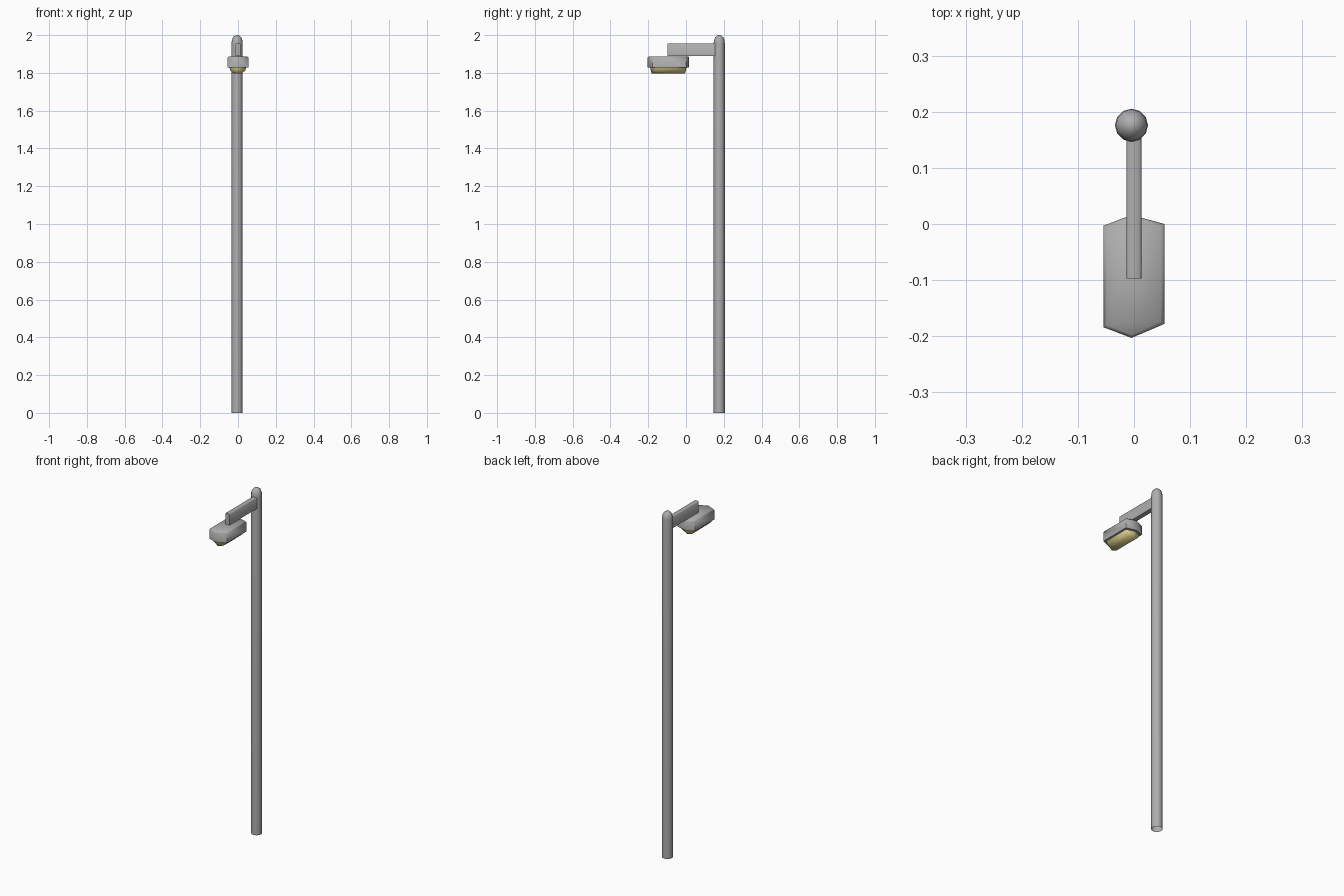
import bpy, bmesh, math

if "Cube" in bpy.data.objects:
    bpy.data.objects.remove(bpy.data.objects["Cube"])

def material(name, rgb):
    m = bpy.data.materials.new(name)
    m.diffuse_color = (*rgb, 1)
    m.use_nodes = True
    m.node_tree.nodes["Principled BSDF"].inputs["Base Color"].default_value = m.diffuse_color
    return m

GREY = material("dark_grey", (0.42, 0.42, 0.42))
YELLOW = material("lens_yellow", (0.75, 0.64, 0.27))

def loft(name, rings, mat, cap_start=True, angle=50):
    """Skin a list of equal-length closed rings into one object."""
    bm = bmesh.new()
    loops = [[bm.verts.new(p) for p in r] for r in rings]
    n = len(loops[0])
    for a, b in zip(loops, loops[1:]):
        for i in range(n):
            j = (i + 1) % n
            bm.faces.new((a[i], a[j], b[j], b[i]))
    if cap_start:
        bm.faces.new(loops[0][::-1])
    bm.faces.new(loops[-1])
    bmesh.ops.recalc_face_normals(bm, faces=bm.faces)
    me = bpy.data.meshes.new(name)
    bm.to_mesh(me)
    bm.free()
    me.materials.append(mat)
    ob = bpy.data.objects.new(name, me)
    bpy.context.collection.objects.link(ob)
    bpy.ops.object.select_all(action='DESELECT')
    ob.select_set(True)
    bpy.context.view_layer.objects.active = ob
    bpy.ops.object.shade_smooth_by_angle(angle=math.radians(angle))
    return ob

CX = -0.0045

# Pole with a domed cap, open at the foot
def circle(r, z, n=12):
    return [(CX + r * math.cos(2 * math.pi * i / n),
             0.176 + r * math.sin(2 * math.pi * i / n), z) for i in range(n)]

profile = [(0.0295, 0), (0.0295, 1.955), (0.028, 1.972),
           (0.022, 1.988), (0.012, 1.997), (0.004, 2.0)]
loft("pole", [circle(r, z) for r, z in profile], GREY, cap_start=False)

# Arm: bar with softened upper edges running forward from the pole
section = [(-0.0135, 1.89), (0.0135, 1.89), (0.0135, 1.951),
           (0.0095, 1.955), (-0.0095, 1.955), (-0.0135, 1.951)]
loft("arm", [[(x, y, z) for x, z in section] for y in (0.17, -0.097)], GREY)

# Lamp housing: six-sided with a small chamfer on the upper edge
outline = [(-0.0545, -0.003), (CX, 0.016), (0.0545, 0.0),
           (0.0545, -0.178), (CX, -0.203), (-0.0545, -0.184)]

def hexagon(sx, sy, z):
    return [(CX + (x - CX) * sx, -0.094 + (y + 0.094) * sy, z) for x, y in outline]

loft("lamp_housing", [hexagon(1, 1, 1.828), hexagon(1, 1, 1.881),
                      hexagon(0.88, 0.95, 1.888)], GREY, angle=65)

# Lens below the housing
loft("lens", [hexagon(0.82, 0.88, 1.83), hexagon(0.74, 0.85, 1.813),
              hexagon(0.38, 0.80, 1.797)], YELLOW, angle=75)
